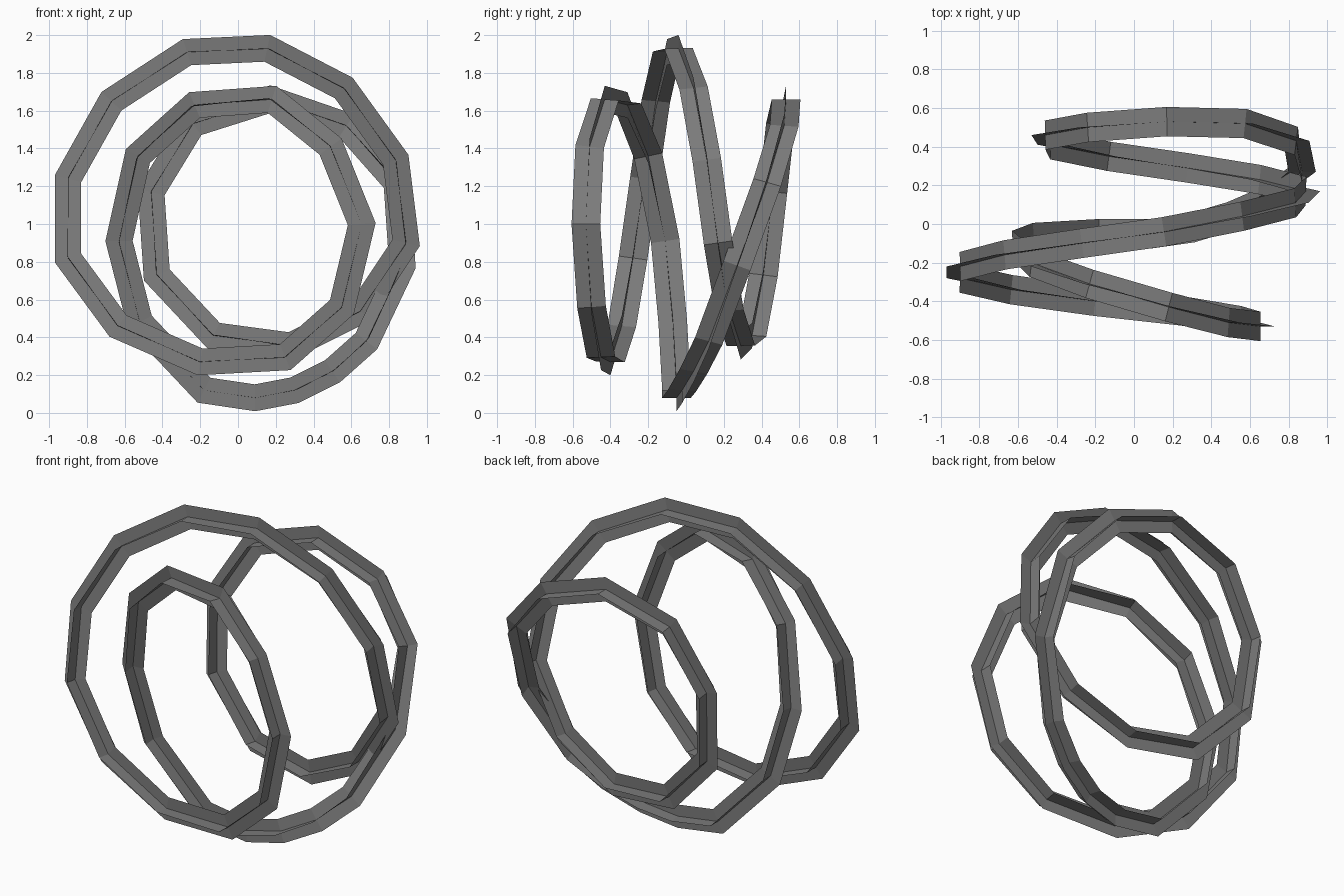
import bpy, bmesh
from mathutils import Vector

if "Cube" in bpy.data.objects:
    bpy.data.objects.remove(bpy.data.objects["Cube"])

# Centreline of the closed triple coil (x, y, z)
PATH = [Vector(p) for p in (
    (.18, -.43, 1.66), (.49, -.51, 1.41), (.655, -.53, 1.0), (.55, -.50, .56),
    (.25, -.45, .295), (-.20, -.40, .27), (-.635, -.34, .46), (-.90, -.28, .82),
    (-.90, -.22, 1.24), (-.67, -.16, 1.65), (-.27, -.10, 1.91), (.155, -.04, 1.93),
    (.56, .04, 1.72), (.835, .11, 1.34), (.89, .17, .90), (.65, .23, .54),
    (.28, .29, .355), (-.13, .35, .41), (-.43, .41, .73), (-.46, .46, 1.17),
    (-.24, .50, 1.53), (.17, .53, 1.66), (.575, .52, 1.52), (.84, .43, 1.22),
    (.87, .27, .78), (.68, .12, .38), (.50, .04, .22), (.30, -.02, .12),
    (.09, -.05, .08), (-.18, -.05, .12), (-.52, -.07, .48), (-.63, -.11, .91),
    (-.53, -.20, 1.36), (-.23, -.31, 1.63))]

dark = bpy.data.materials.new("dark_grey")
dark.diffuse_color = (.2, .2, .2, 1)
dark.use_nodes = True
dark.node_tree.nodes["Principled BSDF"].inputs["Base Color"].default_value = dark.diffuse_color


def frame(i):
    """Outward and sideways directions with mitre scale at a path point."""
    a, p, c = PATH[i - 1], PATH[i], PATH[(i + 1) % len(PATH)]
    d0, d1 = (p - a).normalized(), (c - p).normalized()
    t = (d0 + d1).normalized()
    out = t.cross(Vector((0, 1, 0))).normalized()
    if out.dot(p - Vector((0.1, p.y, 1))) < 0:
        out = -out
    return out / max(t.dot(d0), .7), t.cross(out).normalized()


def ribbon(name, axis, half):
    """Closed flat strip following the path, spread along one frame axis."""
    bm = bmesh.new()
    rows = []
    for i, p in enumerate(PATH):
        off = frame(i)[axis] * half
        rows.append([bm.verts.new(p + off * s) for s in (-1, 0, 1)])
    for i, r in enumerate(rows):
        q = rows[(i + 1) % len(rows)]
        for k in (0, 1):
            bm.faces.new((r[k], r[k + 1], q[k + 1], q[k]))
    me = bpy.data.meshes.new(name)
    bm.to_mesh(me)
    bm.free()
    me.materials.append(dark)
    ob = bpy.data.objects.new(name, me)
    bpy.context.collection.objects.link(ob)


# Two crossed strips give the plus-shaped cross-section
ribbon("coil_radial_strip", 0, .07)
ribbon("coil_side_strip", 1, .076)
